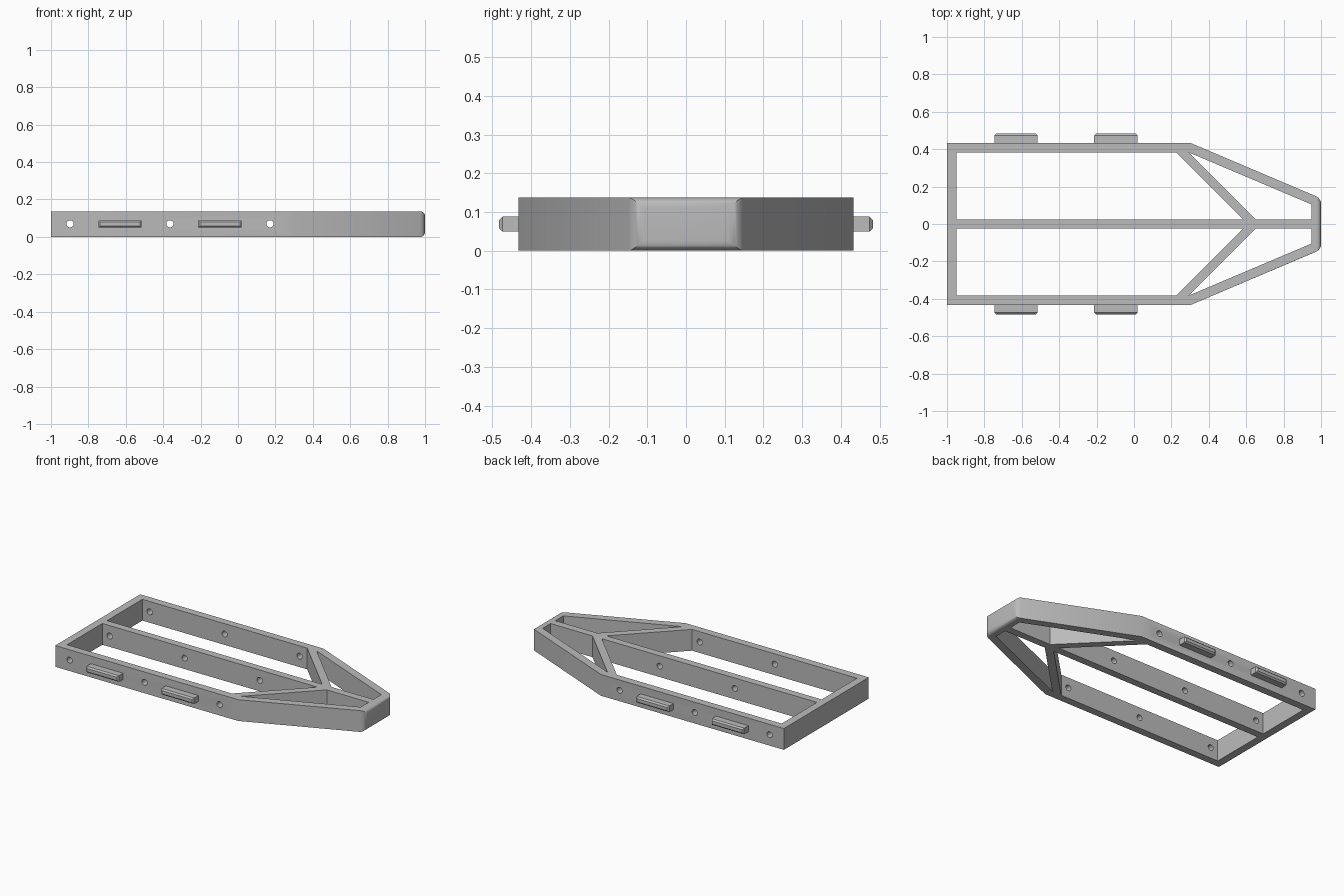
import bpy, bmesh, math
from mathutils import Matrix

cube = bpy.data.objects.get("Cube")
if cube:
    bpy.data.objects.remove(cube, do_unlink=True)

HEIGHT = 0.137
SIDE = 0.432       # outer half width
NOSE = 0.137       # half width of the nose

grey = bpy.data.materials.new("plain grey")
grey.use_nodes = True
colour = (0.5, 0.5, 0.5, 1)
grey.diffuse_color = colour
grey.node_tree.nodes["Principled BSDF"].inputs["Base Color"].default_value = colour


def add_prism(bm, outline, z0, z1):
    """Extrude a flat outline between two heights."""
    face = bm.faces.new([bm.verts.new((x, y, z0)) for x, y in outline])
    top = bmesh.ops.extrude_face_region(bm, geom=[face])["geom"]
    bmesh.ops.translate(bm, vec=(0, 0, z1 - z0),
                        verts=[v for v in top if isinstance(v, bmesh.types.BMVert)])
    bmesh.ops.recalc_face_normals(bm, faces=bm.faces[:])


def make_object(name, bm):
    mesh = bpy.data.meshes.new(name)
    bm.to_mesh(mesh)
    bm.free()
    mesh.materials.append(grey)
    obj = bpy.data.objects.new(name, mesh)
    bpy.context.collection.objects.link(obj)
    return obj


def select_only(obj):
    bpy.ops.object.select_all(action='DESELECT')
    obj.select_set(True)
    bpy.context.view_layer.objects.active = obj


def cut(obj, cutter):
    cutter.hide_render = True
    mod = obj.modifiers.new("cut", 'BOOLEAN')
    mod.operation = 'DIFFERENCE'
    mod.solver = 'EXACT'
    mod.object = cutter
    select_only(obj)
    bpy.ops.object.modifier_apply(modifier=mod.name)
    bpy.data.objects.remove(cutter, do_unlink=True)


# Solid frame body with a rounded nose
bm = bmesh.new()
half = [(-1, SIDE), (0.305, SIDE), (1, NOSE)]
add_prism(bm, half + [(x, -y) for x, y in reversed(half)], 0, HEIGHT)
nose_edges = [e for e in bm.edges if all(v.co.x > 0.99 for v in e.verts)]
bmesh.ops.bevel(bm, geom=nose_edges, offset=0.027, segments=6, profile=0.5,
                affect='EDGES', clamp_overlap=True)
frame = make_object("frame", bm)

# Openings between the rails, centre bar and diagonal braces
openings = [
    [(-0.95, 0.024), (-0.95, 0.383), (0.225, 0.383), (0.583, 0.024)],
    [(0.292, 0.383), (0.65, 0.024), (0.948, 0.024), (0.948, 0.105)],
]
bm = bmesh.new()
for outline in openings:
    for side in (1, -1):
        add_prism(bm, [(x, side * y) for x, y in outline], -0.1, HEIGHT + 0.1)
cut(frame, make_object("opening_cutter", bm))

# Round holes through both rails and the centre bar
bm = bmesh.new()
for x in (-0.898, -0.364, 0.171):
    place = Matrix.Translation((x, 0, 0.07)) @ Matrix.Rotation(math.pi / 2, 4, 'X')
    bmesh.ops.create_cone(bm, cap_ends=True, segments=32, radius1=0.019,
                          radius2=0.019, depth=1.2, matrix=place)
cut(frame, make_object("hole_cutter", bm))
select_only(frame)
bpy.ops.object.shade_smooth_by_angle(angle=math.radians(30))

# Chamfered side tabs
for place, x0, x1 in (("rear", -0.747, -0.516), ("middle", -0.213, 0.02)):
    for hand, side in (("left", 1), ("right", -1)):
        bm = bmesh.new()
        y0, y1 = sorted((side * (SIDE - 0.01), side * 0.483))
        add_prism(bm, [(x0, y0), (x1, y0), (x1, y1), (x0, y1)], 0.049, 0.088)
        rim = [e for e in bm.edges if all(v.co.y * side > 0.48 for v in e.verts)]
        bmesh.ops.bevel(bm, geom=rim, offset=0.009, segments=1, affect='EDGES')
        make_object(f"{place}_{hand}_tab", bm)
